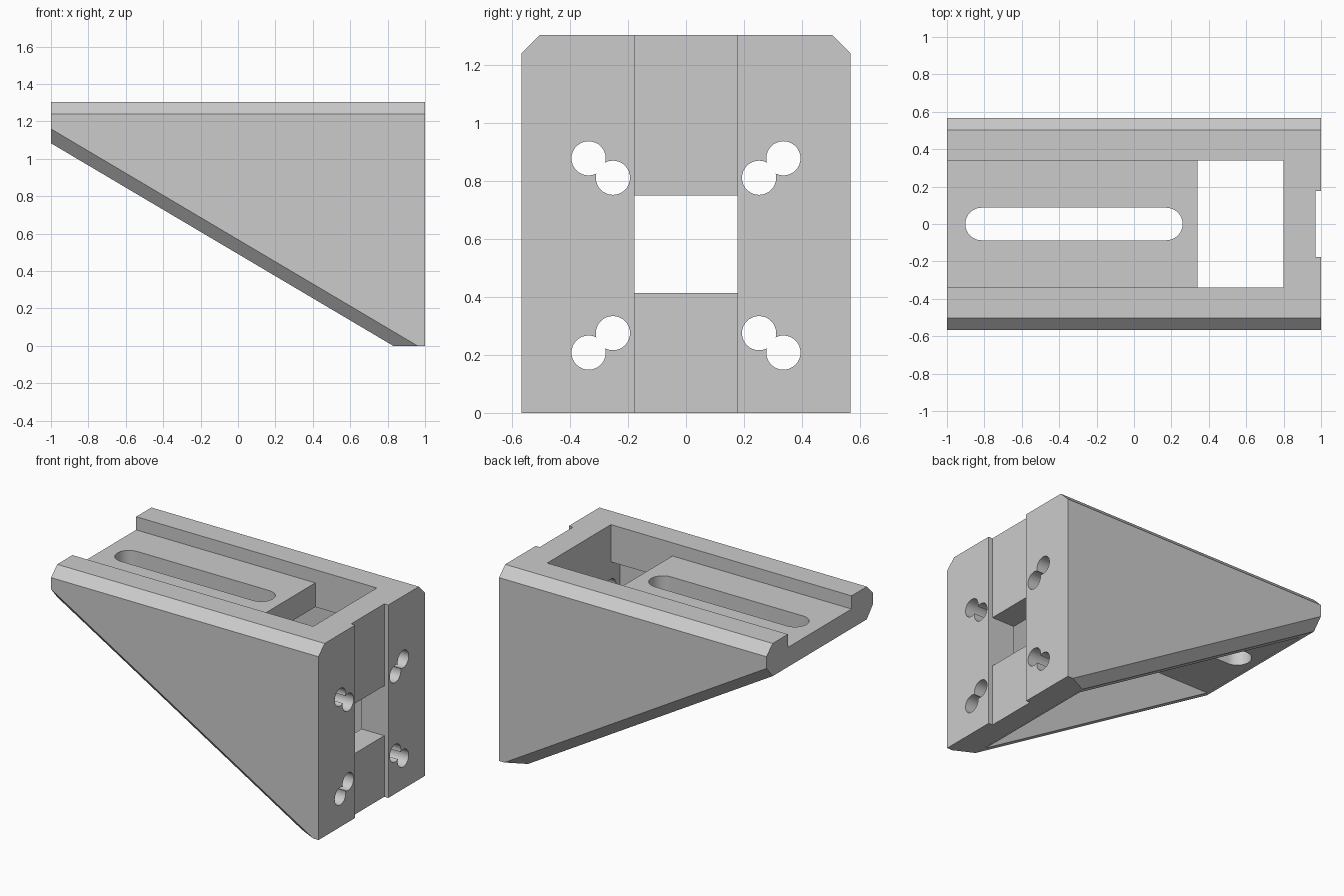
import bpy
import bmesh
import math
from mathutils import Vector, Matrix

cube = bpy.data.objects.get("Cube")
if cube:
    bpy.data.objects.remove(cube, do_unlink=True)

HALF_W, TOP, EDGE = 0.568, 1.304, 0.065
WALL_X, PLATE_Z, CAVITY_Y, CHANNEL_Y, FLOOR_Z = 0.8, 1.052, 0.44, 0.34, 1.215
KEY_Y, SLOT_R = 0.177, 0.087

grey = bpy.data.materials.new("satin_grey")
grey.use_nodes = True
colour = (0.6, 0.6, 0.6, 1)
grey.diffuse_color = colour
grey.node_tree.nodes["Principled BSDF"].inputs["Base Color"].default_value = colour


def make_object(name, bm):
    bmesh.ops.recalc_face_normals(bm, faces=bm.faces)
    mesh = bpy.data.meshes.new(name)
    bm.to_mesh(mesh)
    bm.free()
    mesh.materials.append(grey)
    obj = bpy.data.objects.new(name, mesh)
    bpy.context.scene.collection.objects.link(obj)
    return obj


def box_mesh(lo, hi):
    lo, hi = Vector(lo), Vector(hi)
    bm = bmesh.new()
    bmesh.ops.create_cube(bm, size=1)
    bmesh.ops.scale(bm, vec=hi - lo, verts=bm.verts)
    bmesh.ops.translate(bm, vec=(lo + hi) / 2, verts=bm.verts)
    return bm


def box(name, lo, hi):
    return make_object(name, box_mesh(lo, hi))


def slice_off(bm, point, normal):
    """Remove everything on the normal side of a plane and cap the cut."""
    geom = bm.verts[:] + bm.edges[:] + bm.faces[:]
    bmesh.ops.bisect_plane(bm, geom=geom, plane_co=point, plane_no=normal, clear_outer=True)
    bmesh.ops.holes_fill(bm, edges=[e for e in bm.edges if e.is_boundary])


def subtract(target, cutter):
    cutter.hide_render = True
    mod = target.modifiers.new("cut", "BOOLEAN")
    mod.operation, mod.solver, mod.object = "DIFFERENCE", "EXACT", cutter
    bpy.context.view_layer.objects.active = target
    bpy.ops.object.modifier_apply(modifier=mod.name)
    bpy.data.objects.remove(cutter, do_unlink=True)


# Wedge-shaped outer body with bevelled long edges
body = box_mesh((-1, -HALF_W, 0), (1, HALF_W, TOP))
foot, tip = Vector((0.83, 0, 0)), Vector((-1, 0, 1.083))
run = tip - foot
slice_off(body, foot, Vector((-run.z, 0, run.x)))
for side in (-1, 1):
    slice_off(body, (0, side * HALF_W, TOP - EDGE), (0, side, 1))
    across = Vector((0.13, side * EDGE, 0))
    normal = run.cross(across)
    if normal.z > 0:
        normal.negate()
    slice_off(body, foot + Vector((0, side * (HALF_W - EDGE), 0)), normal)
bracket = make_object("angle_bracket", body)

# Open cavity beneath the top plate
subtract(bracket, box("cavity", (-1.1, -CAVITY_Y, -0.1), (WALL_X, CAVITY_Y, PLATE_Z)))
# Shallow channel along the top
subtract(bracket, box("channel", (-1.1, -CHANNEL_Y, FLOOR_Z), (0.5, CHANNEL_Y, 1.4)))
# Access window through the top plate
subtract(bracket, box("top_window", (0.34, -CHANNEL_Y, 0.95), (WALL_X, CHANNEL_Y, 1.4)))
# Keyway and square window in the mounting wall
subtract(bracket, box("keyway", (0.97, -KEY_Y, -0.1), (1.1, KEY_Y, 1.4)))
subtract(bracket, box("wall_window", (0.7, -KEY_Y, 0.413), (1.1, KEY_Y, 0.75)))

# Rounded slot in the top plate
slot = bmesh.new()
outline = []
for centre, start in ((0.173, -90), (-0.815, 90)):
    for step in range(17):
        a = math.radians(start + step * 180 / 16)
        outline.append(slot.verts.new((centre + SLOT_R * math.cos(a), SLOT_R * math.sin(a), 0.95)))
base = slot.faces.new(outline)
top = bmesh.ops.extrude_face_region(slot, geom=[base])["geom"]
bmesh.ops.translate(slot, vec=(0, 0, 0.4), verts=[v for v in top if isinstance(v, bmesh.types.BMVert)])
subtract(bracket, make_object("plate_slot", slot))

# Paired bolt holes near the four corners of the mounting wall
for side in (-1, 1):
    for y, z in ((0.336, 0.878), (0.252, 0.811), (0.252, 0.275), (0.336, 0.208)):
        hole = bmesh.new()
        place = Matrix.Translation((0.9, side * y, z)) @ Matrix.Rotation(math.pi / 2, 4, "Y")
        bmesh.ops.create_cone(hole, cap_ends=True, segments=32, radius1=0.059,
                              radius2=0.059, depth=0.4, matrix=place)
        subtract(bracket, make_object("bolt_hole", hole))

# Smooth the round cuts, keep machined edges sharp
bpy.ops.object.select_all(action="DESELECT")
bracket.select_set(True)
bpy.context.view_layer.objects.active = bracket
bpy.ops.object.shade_smooth_by_angle(angle=math.radians(25))
